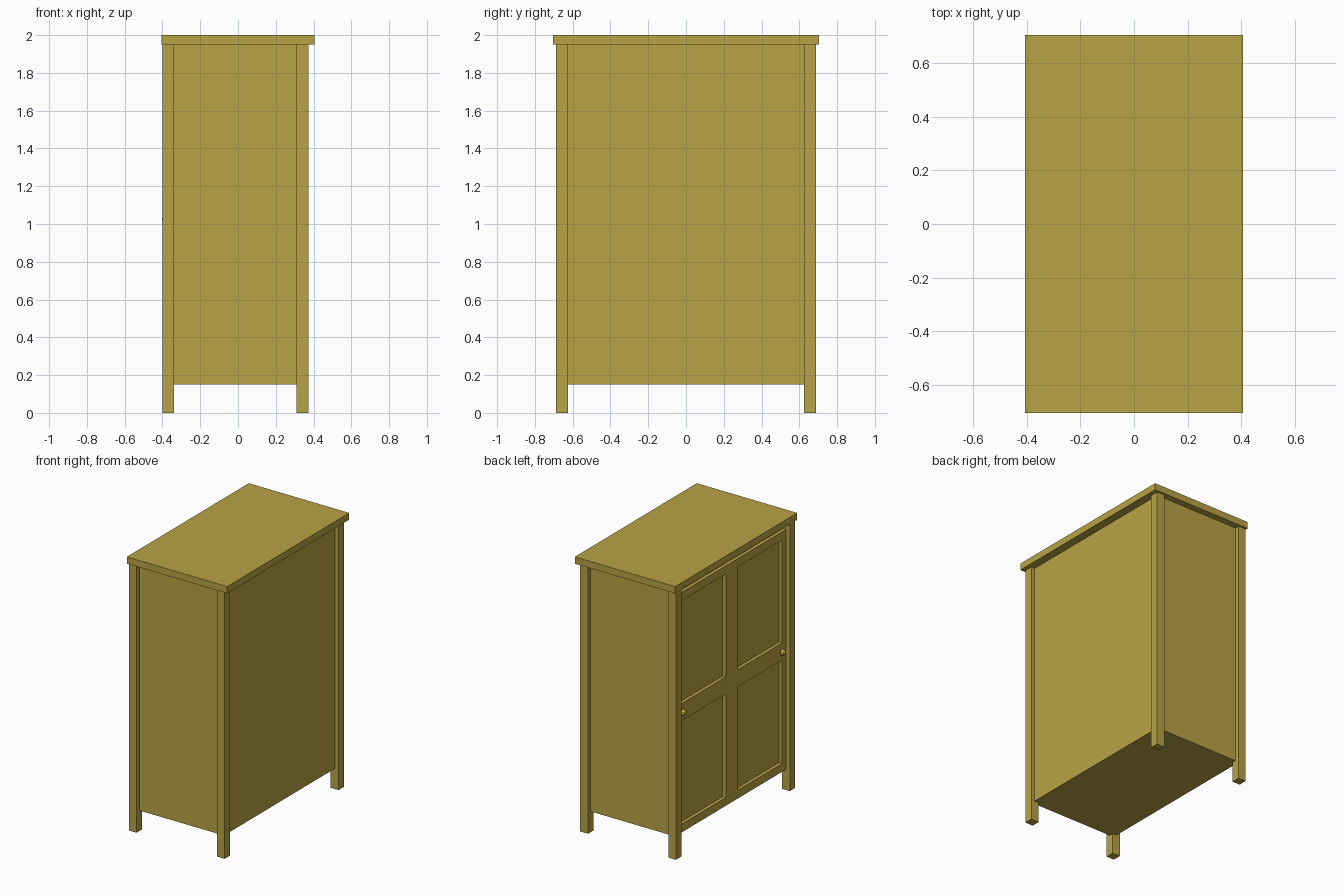
import bpy, bmesh
from mathutils import Matrix, Vector

if "Cube" in bpy.data.objects:
    bpy.data.objects.remove(bpy.data.objects["Cube"])

wood = bpy.data.materials.new("wood")
wood.diffuse_color = (0.48, 0.37, 0.06, 1)
wood.use_nodes = True
wood.node_tree.nodes["Principled BSDF"].inputs["Base Color"].default_value = wood.diffuse_color


def finish(name, bm):
    mesh = bpy.data.meshes.new(name)
    bm.to_mesh(mesh)
    bm.free()
    mesh.materials.append(wood)
    obj = bpy.data.objects.new(name, mesh)
    bpy.context.collection.objects.link(obj)
    return obj


def boxes(name, *bounds):
    """One object made of boxes given as (x0, x1, y0, y1, z0, z1)."""
    bm = bmesh.new()
    for x0, x1, y0, y1, z0, z1 in bounds:
        centre = Vector(((x0 + x1) / 2, (y0 + y1) / 2, (z0 + z1) / 2))
        size = (x1 - x0, y1 - y0, z1 - z0, 1)
        bmesh.ops.create_cube(bm, size=1, matrix=Matrix.Translation(centre) @ Matrix.Diagonal(size))
    return finish(name, bm)


# Top board and closed carcass
boxes("top_board", (-0.405, 0.405, -0.703, 0.703, 1.95, 2.0))
boxes("cabinet_body", (-0.345, 0.345, -0.655, 0.655, 0.15, 1.95))

DOOR_X = (-0.37, -0.345)  # doors are on the -x side

for side, s in (("near", -1), ("far", 1)):
    # Corner posts running down into feet
    y0, y1 = sorted((s * 0.625, s * 0.687))
    boxes(f"{side}_door_side_leg", (-0.40, -0.338, y0, y1, 0, 1.95))
    boxes(f"{side}_back_side_leg", (0.31, 0.374, y0, y1, 0, 1.95))

    # Door frame: two stiles and three rails around two sunken panels
    parts = []
    for a, b, z0, z1 in ((0, 0.07, 0.15, 1.90), (0.58, 0.625, 0.15, 1.90),
                         (0.07, 0.58, 0.15, 0.21), (0.07, 0.58, 0.965, 1.09),
                         (0.07, 0.58, 1.84, 1.90)):
        ya, yb = sorted((s * a, s * b))
        parts.append((*DOOR_X, ya, yb, z0, z1))
    boxes(f"{side}_door_frame", *parts)

    # Low-poly round knob
    bm = bmesh.new()
    bmesh.ops.create_uvsphere(bm, u_segments=8, v_segments=6, radius=0.023,
                              matrix=Matrix.Translation((-0.38, s * 0.573, 1.025)))
    finish(f"{side}_door_knob", bm)
